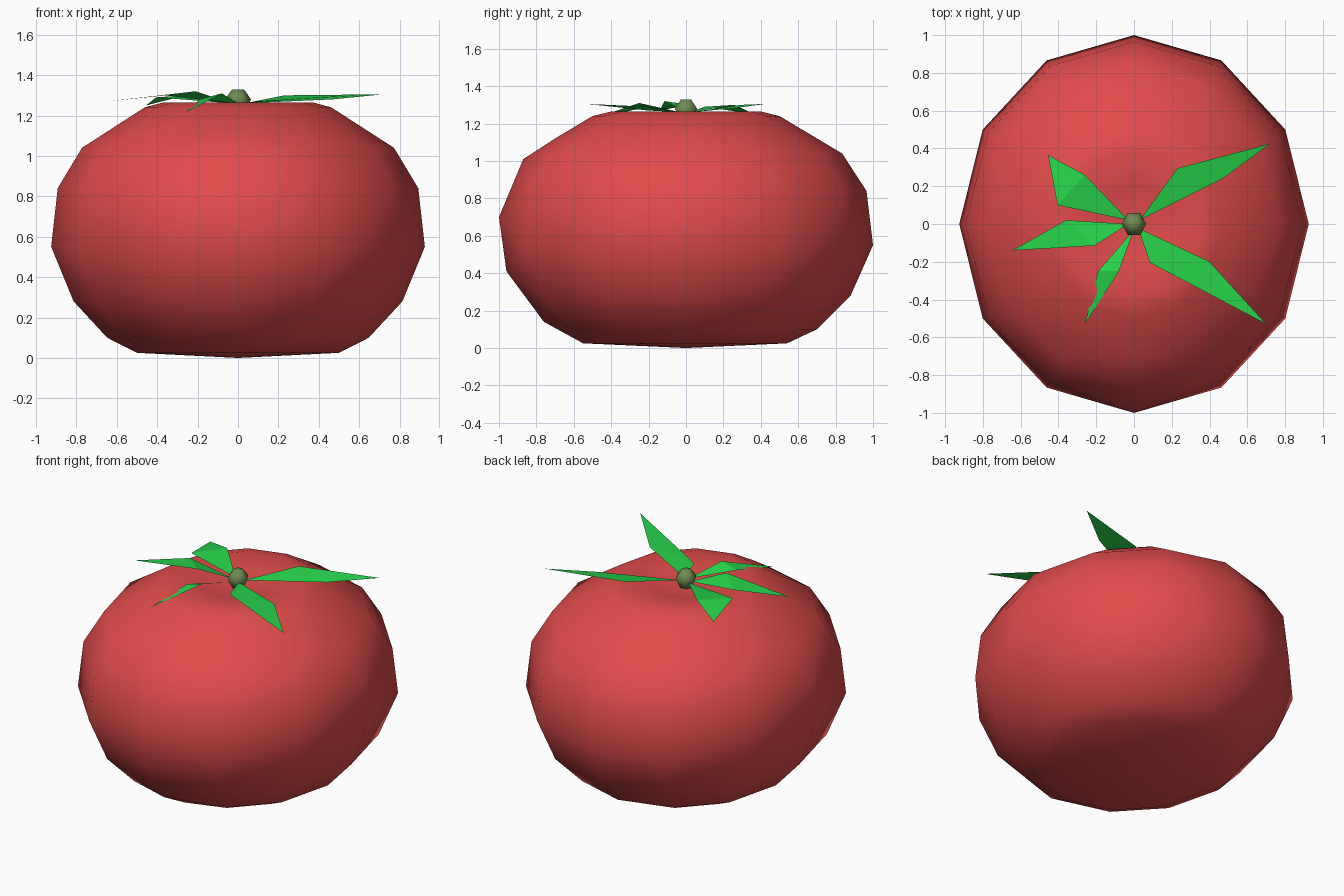
import bpy, bmesh
from math import sin, cos, pi

if "Cube" in bpy.data.objects:
    bpy.data.objects.remove(bpy.data.objects["Cube"])


def material(name, rgb):
    m = bpy.data.materials.new(name)
    m.diffuse_color = (*rgb, 1)
    m.use_nodes = True
    m.node_tree.nodes["Principled BSDF"].inputs["Base Color"].default_value = m.diffuse_color
    return m


def finish(name, bm, mat, smooth):
    me = bpy.data.meshes.new(name)
    for f in bm.faces:
        f.smooth = smooth
    bm.to_mesh(me)
    bm.free()
    me.materials.append(mat)
    ob = bpy.data.objects.new(name, me)
    bpy.context.collection.objects.link(ob)
    return ob


def lathe(name, columns, bottom, top, sx, mat):
    """Closed round body; each column has its own (radius, z) profile."""
    bm = bmesh.new()
    n = len(columns)
    cols = []
    for k, prof in enumerate(columns):
        a = 2 * pi * k / n
        cols.append([bm.verts.new((sx * r * cos(a), r * sin(a), z)) for r, z in prof])
    b, t = bm.verts.new((0, 0, bottom)), bm.verts.new((0, 0, top))
    for k in range(n):
        p, q = cols[k], cols[(k + 1) % n]
        bm.faces.new((b, q[0], p[0]))
        for i in range(len(p) - 1):
            bm.faces.new((p[i], q[i], q[i + 1], p[i + 1]))
        bm.faces.new((p[-1], q[-1], t))
    bmesh.ops.triangulate(bm, faces=[f for f in bm.faces if len(f.verts) > 3])
    return finish(name, bm, mat, True)


red = material("red_skin", (0.75, 0.07, 0.07))
green = material("leaf_green", (0.02, 0.65, 0.07))
olive = material("stem_green", (0.16, 0.26, 0.08))

# Fruit: 12-sided squashed body with a sunken top; front column is staggered
crown = [(0.5, 1.24), (0.4, 1.265), (0.2, 1.235)]
side = [(0.54, 0.025), (0.70, 0.10), (0.88, 0.28), (1.0, 0.55), (0.965, 0.84), (0.835, 1.04)] + crown
front = [(0.55, 0.025), (0.76, 0.14), (0.96, 0.41), (1.0, 0.70), (0.87, 1.01), (0.70, 1.12)] + crown
lathe("fruit", [front if k == 9 else side for k in range(12)], 0.0, 1.20, 0.925, red)

# Stem nub: six-sided
nub = [(0.04, 1.22), (0.068, 1.28), (0.032, 1.328)]
lathe("stem", [nub] * 6, 1.20, 1.33, 0.95, olive)

# Leaves: base, one shoulder, tip, other shoulder
leaves = [
    [(0.03, 0.02, 1.26), (0.47, 0.24, 1.28), (0.72, 0.425, 1.305), (0.23, 0.295, 1.30)],
    [(-0.03, 0.02, 1.26), (-0.26, 0.26, 1.30), (-0.455, 0.365, 1.25), (-0.405, 0.10, 1.29)],
    [(-0.03, 0.0, 1.26), (-0.36, 0.02, 1.30), (-0.645, -0.14, 1.27), (-0.21, -0.115, 1.32)],
    [(0.0, -0.03, 1.26), (-0.19, -0.25, 1.28), (-0.26, -0.53, 1.215), (-0.08, -0.25, 1.31)],
    [(0.02, -0.02, 1.26), (0.085, -0.205, 1.27), (0.70, -0.53, 1.305), (0.40, -0.20, 1.29)],
]
for i, pts in enumerate(leaves):
    bm = bmesh.new()
    a, b, c, d = [bm.verts.new(p) for p in pts]
    for f in (bm.faces.new((a, b, d)), bm.faces.new((b, c, d))):
        f.normal_update()
        if f.normal.z < 0:
            f.normal_flip()
    finish(f"leaf_{i + 1}", bm, green, False)
